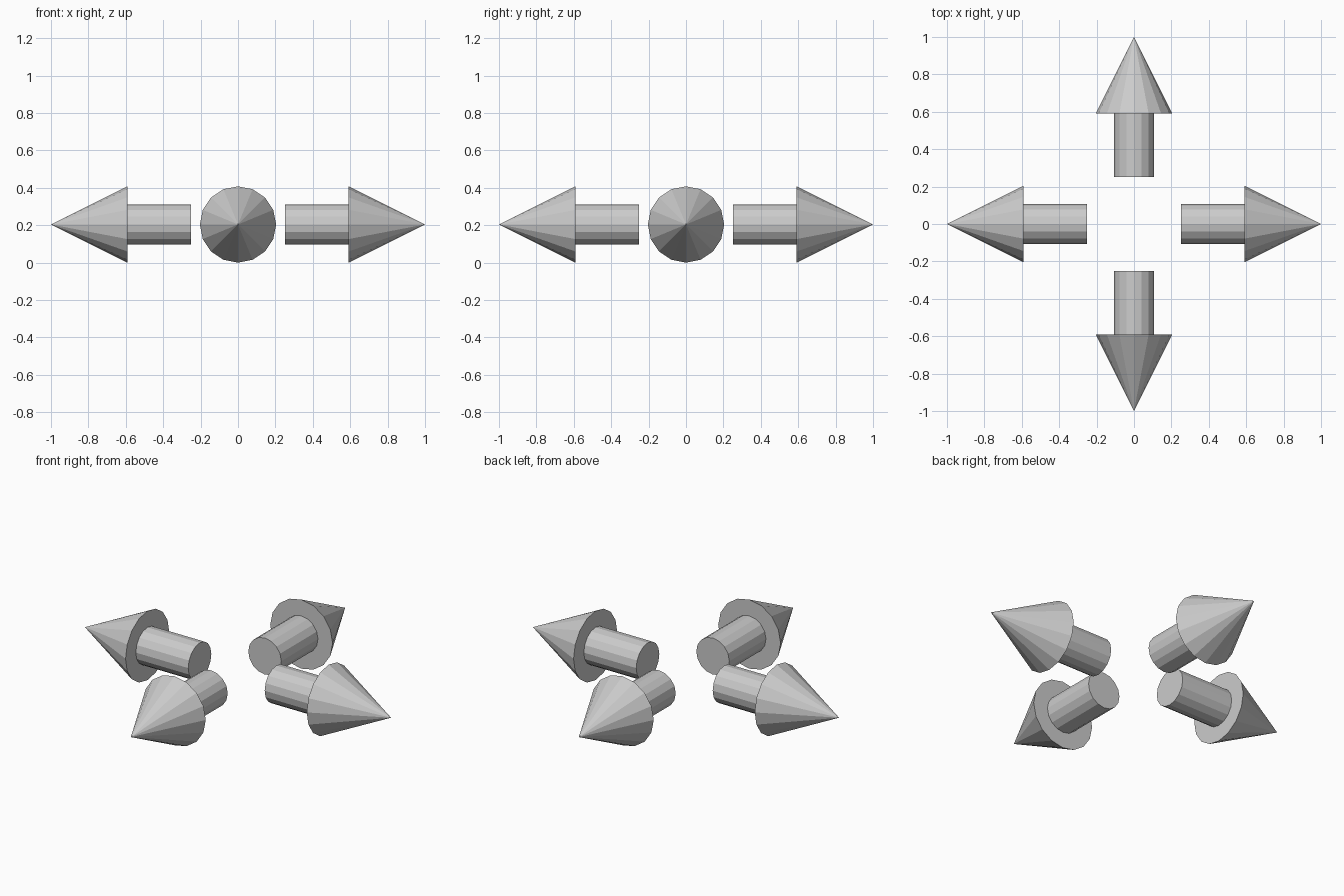
import bpy, bmesh
from math import tau
from mathutils import Matrix, Vector

if "Cube" in bpy.data.objects:
    bpy.data.objects.remove(bpy.data.objects["Cube"])

SIDES = 16
HEAD_R, SHAFT_R = 0.204, 0.108
SHAFT_START, HEAD_START, TIP = 0.25, 0.592, 1.0


def make_arrow(name, angle):
    # Half profile (along x, height above axis) spun into a faceted arrow
    profile = [(SHAFT_START, 0), (SHAFT_START, SHAFT_R), (HEAD_START, SHAFT_R),
               (HEAD_START, HEAD_R), (TIP, 0)]
    bm = bmesh.new()
    verts = [bm.verts.new((x, 0, r)) for x, r in profile]
    edges = [bm.edges.new(pair) for pair in zip(verts, verts[1:])]
    bmesh.ops.spin(bm, geom=verts + edges, cent=(0, 0, 0), axis=(1, 0, 0),
                   angle=tau, steps=SIDES)
    bmesh.ops.remove_doubles(bm, verts=bm.verts, dist=1e-4)

    # Turn the arrow to its direction and rest it on the ground
    bm.transform(Matrix.Translation(Vector((0, 0, HEAD_R))) @ Matrix.Rotation(angle, 4, 'Z'))
    bmesh.ops.recalc_face_normals(bm, faces=bm.faces)
    mesh = bpy.data.meshes.new(name)
    bm.to_mesh(mesh)
    bm.free()
    bpy.context.collection.objects.link(bpy.data.objects.new(name, mesh))


# Four arrows pointing outward
for i, side in enumerate(("right", "back", "left", "front")):
    make_arrow(side + "_arrow", i * tau / 4)
